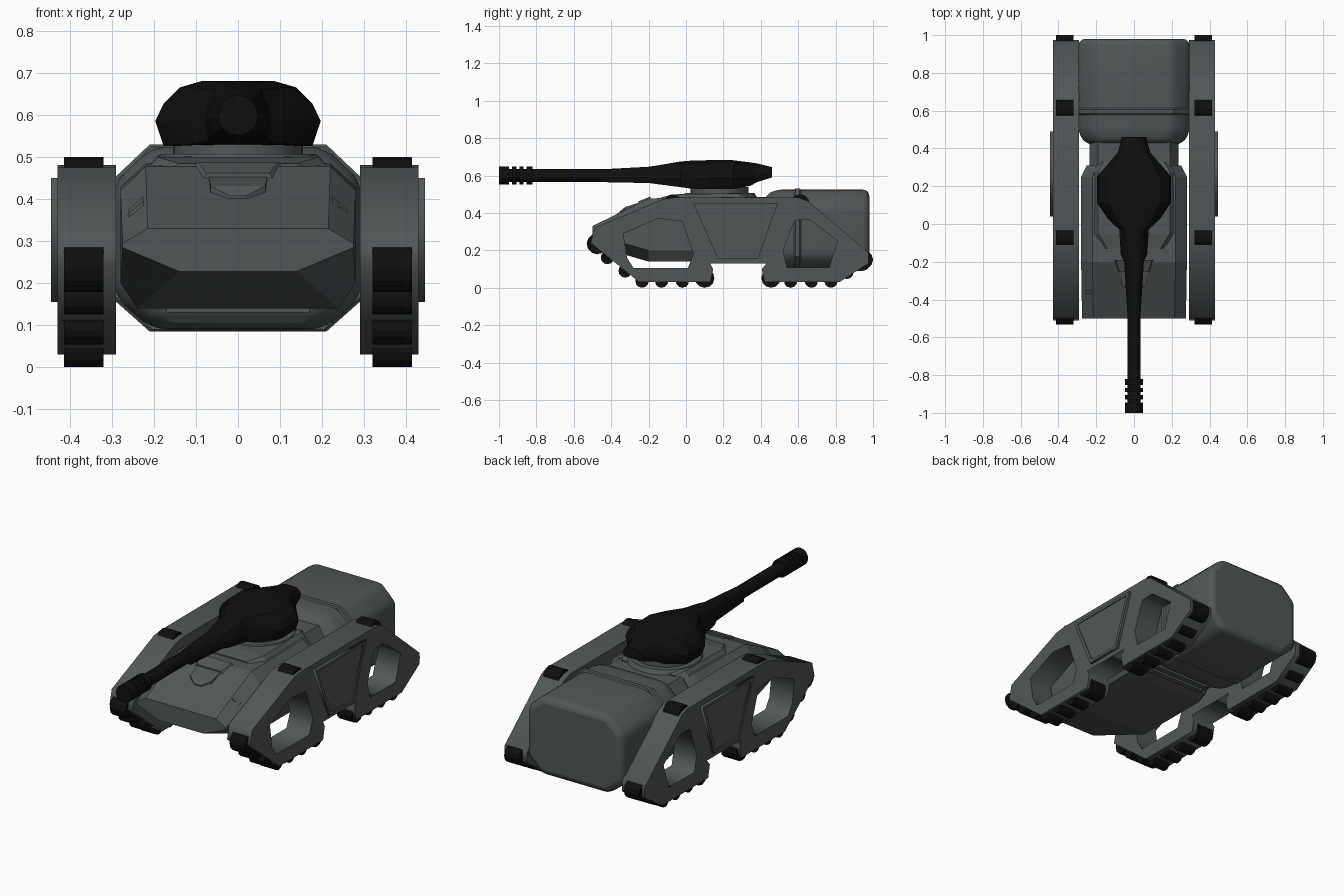
import bpy, bmesh, math
from mathutils import Matrix

if "Cube" in bpy.data.objects:
    bpy.data.objects.remove(bpy.data.objects["Cube"])


def material(name, col):
    m = bpy.data.materials.new(name)
    m.diffuse_color = (*col, 1)
    m.use_nodes = True
    m.node_tree.nodes["Principled BSDF"].inputs["Base Color"].default_value = m.diffuse_color
    return m


GREY = material("armour grey", (0.083, 0.094, 0.094))
BLACK = material("gun black", (0.0045, 0.0045, 0.0045))


def link(name, mesh, mat):
    ob = bpy.data.objects.new(name, mesh)
    bpy.context.scene.collection.objects.link(ob)
    mesh.materials.clear()
    mesh.materials.append(mat)
    return ob


def loft(name, rings, mat):
    """Skin a closed solid through rings of equal point count."""
    bm = bmesh.new()
    loops = [[bm.verts.new(p) for p in r] for r in rings]
    n = len(loops[0])
    for a, b in zip(loops, loops[1:]):
        for i in range(n):
            bm.faces.new((a[i], a[(i + 1) % n], b[(i + 1) % n], b[i]))
    bm.faces.new(loops[0])
    bm.faces.new(loops[-1])
    bmesh.ops.recalc_face_normals(bm, faces=bm.faces)
    me = bpy.data.meshes.new(name)
    bm.to_mesh(me)
    bm.free()
    return link(name, me, mat)


def section(y, half):
    """Symmetric cross-section from its right half, bottom to top."""
    return [(x, y, z) for x, z in half] + [(-x, y, z) for x, z in reversed(half)]


def cyl(name, loc, r, depth, axis, mat, sides=12, r2=None):
    bm = bmesh.new()
    bmesh.ops.create_cone(bm, cap_ends=True, segments=sides, radius1=r,
                          radius2=r if r2 is None else r2, depth=depth)
    rot = {'x': Matrix.Rotation(math.pi / 2, 4, 'Y'),
           'y': Matrix.Rotation(math.pi / 2, 4, 'X'), 'z': Matrix()}[axis]
    bm.transform(Matrix.Translation(loc) @ rot)
    me = bpy.data.meshes.new(name)
    bm.to_mesh(me)
    bm.free()
    return link(name, me, mat)


def side_plate(name, outlines, x, thick, mat):
    """Flat y-z profile (first outline, others are holes) extruded along x."""
    cu = bpy.data.curves.new(name, 'CURVE')
    cu.dimensions, cu.fill_mode, cu.extrude = '2D', 'BOTH', thick / 2
    for pts in outlines:
        s = cu.splines.new('POLY')
        s.points.add(len(pts) - 1)
        for p, (y, z) in zip(s.points, pts):
            p.co = (y, z, 0, 1)
        s.use_cyclic_u = True
    tmp = bpy.data.objects.new("profile", cu)
    bpy.context.scene.collection.objects.link(tmp)
    me = bpy.data.meshes.new_from_object(tmp)
    bpy.data.objects.remove(tmp)
    me.transform(Matrix(((0, 0, 1, x), (1, 0, 0, 0), (0, 1, 0, 0), (0, 0, 0, 1))))
    bm = bmesh.new()
    bm.from_mesh(me)
    bmesh.ops.remove_doubles(bm, verts=bm.verts, dist=1e-5)
    bmesh.ops.recalc_face_normals(bm, faces=bm.faces)
    bm.to_mesh(me)
    bm.free()
    return link(name, me, mat)


def smooth(ob, deg):
    bpy.ops.object.select_all(action='DESELECT')
    ob.select_set(True)
    bpy.context.view_layer.objects.active = ob
    bpy.ops.object.shade_smooth_by_angle(angle=math.radians(deg))


# hull, wedge nose to rear deck
loft("hull", [
    section(-0.5, [(0.14, 0.228), (0.275, 0.285), (0.275, 0.295), (0.215, 0.33)]),
    section(-0.2, [(0.24, 0.14), (0.28, 0.20), (0.28, 0.42), (0.22, 0.478)]),
    section(0.25, [(0.24, 0.14), (0.28, 0.20), (0.28, 0.43), (0.22, 0.485)]),
    section(0.31, [(0.22, 0.15), (0.25, 0.20), (0.25, 0.42), (0.20, 0.475)])], GREY)

# raised deck plate and neck joining hull to rear tank
loft("deck_plate", [
    section(-0.13, [(0.17, 0.47), (0.14, 0.485)]),
    section(-0.05, [(0.22, 0.47), (0.19, 0.50)]),
    section(0.28, [(0.22, 0.47), (0.19, 0.505)]),
    section(0.33, [(0.19, 0.47), (0.16, 0.49)])], GREY)
loft("neck", [section(y, [(0.20, 0.15), (0.235, 0.2), (0.235, 0.42), (0.19, 0.485)])
              for y in (0.28, 0.46)], GREY)
for y in (0.345, 0.39):
    loft("neck_rib", [section(v, [(0.17, 0.13), (0.17, 0.2)]) for v in (y - 0.015, y + 0.015)], GREY)

# sight housing on the front slope
loft("sight_housing", [
    section(-0.255, [(0.075, 0.42), (0.09, 0.44), (0.075, 0.462)]),
    section(-0.19, [(0.105, 0.46), (0.105, 0.478), (0.095, 0.488)])], GREY)
loft("sight_plate", [
    section(-0.355, [(0.02, 0.38), (0.02, 0.408)]),
    section(-0.325, [(0.065, 0.38), (0.065, 0.432)]),
    section(-0.25, [(0.07, 0.42), (0.07, 0.455)])], GREY)
for s in (-1, 1):
    loft("nose_strip", [[(s * x, y, z) for x, z in ((0.225, z0), (0.262, z0 - 0.03), (0.262, z0 - 0.02), (0.225, z0 + 0.012))]
                        for y, z0 in ((-0.37, 0.385), (-0.35, 0.395))], GREY)

# rear tank with soft edges and a band
TANK = [(0.205, 0.09), (0.295, 0.17), (0.295, 0.44), (0.205, 0.525)]


def scaled(y, k):
    return section(y, [(x * k, 0.307 + (z - 0.307) * k) for x, z in TANK])


tank = loft("rear_tank", [scaled(0.42, 0.85), scaled(0.48, 1), scaled(0.98, 1)], GREY)
bev = tank.modifiers.new("soft_edges", 'BEVEL')
bev.width, bev.segments, bev.limit_method, bev.angle_limit = 0.035, 3, 'ANGLE', math.radians(25)
smooth(tank, 50)
loft("tank_band", [scaled(0.578, 1.0), scaled(0.585, 1.025), scaled(0.607, 1.025), scaled(0.614, 1.0)], GREY)

# track frames, side panels and rollers
FRAME = [(-0.51, 0.24), (-0.49, 0.32), (-0.12, 0.475), (-0.06, 0.482), (0.6, 0.482), (0.65, 0.465),
         (0.975, 0.19), (0.975, 0.13), (0.82, 0.03), (0.42, 0.03), (0.405, 0.10), (0.43, 0.13),
         (0.13, 0.13), (0.145, 0.10), (0.13, 0.03), (-0.25, 0.03)]
FRONT_HOLE = [(-0.335, 0.29), (-0.15, 0.37), (-0.02, 0.355), (0.04, 0.18), (0.01, 0.105), (-0.28, 0.105), (-0.315, 0.16)]
REAR_HOLE = [(0.52, 0.2), (0.58, 0.36), (0.66, 0.365), (0.81, 0.25), (0.765, 0.108), (0.54, 0.108)]
PANEL = [(0.04, 0.45), (0.49, 0.45), (0.385, 0.155), (0.17, 0.155)]
INSET = [(0.065, 0.435), (0.465, 0.435), (0.372, 0.17), (0.183, 0.17)]
# y, z, radius
ROLLERS = [(-0.475, 0.235, 0.056), (-0.07, 0.45, 0.05), (0.61, 0.45, 0.05), (0.95, 0.15, 0.05),
           (0.1, 0.052, 0.052), (0.455, 0.052, 0.052), (-0.42, 0.162, 0.036), (-0.325, 0.09, 0.036)]
ROLLERS += [(y, 0.036, 0.036) for y in (-0.235, -0.13, -0.02, 0.56, 0.67, 0.775)] + [(0.86, 0.083, 0.036)]
for side, s in (("right", 1), ("left", -1)):
    side_plate(side + "_track_frame", [FRAME, FRONT_HOLE, REAR_HOLE], s * 0.36, 0.14, GREY)
    side_plate(side + "_panel_rim", [PANEL, INSET], s * 0.434, 0.022, GREY)
    side_plate(side + "_panel", [INSET], s * 0.43, 0.02, GREY)
    for y, z, r in ROLLERS:
        cyl(side + "_track_roller", (s * 0.367, y, z), r, 0.094, 'x', BLACK)

# turret ring
smooth(cyl("ring_base", (0, 0.18, 0.495), 0.20, 0.025, 'z', GREY, 32, 0.185), 30)
smooth(cyl("turret_ring", (0, 0.18, 0.515), 0.155, 0.05, 'z', GREY, 32), 30)

# turret body running into the gun mantlet: y, half width, bottom, top
TURRET = [(0.46, 0.065, 0.59, 0.645), (0.38, 0.085, 0.565, 0.665), (0.345, 0.115, 0.545, 0.67),
          (0.25, 0.197, 0.527, 0.682), (0.115, 0.197, 0.527, 0.682), (0.03, 0.14, 0.53, 0.68),
          (-0.03, 0.078, 0.538, 0.675), (-0.16, 0.07, 0.555, 0.653), (-0.2, 0.052, 0.56, 0.647),
          (-0.46, 0.036, 0.565, 0.633)]
smooth(loft("turret", [section(y, [(w * 0.9, b), (w, b + 0.38 * (t - b)), (w * 0.9, b + 0.65 * (t - b)),
                                   (w * 0.7, t - 0.1 * (t - b)), (w * 0.43, t)])
                       for y, w, b, t in TURRET], BLACK), 20)

# gun barrel and ribbed muzzle
smooth(cyl("gun_barrel", (0, -0.7, 0.6), 0.035, 0.54, 'y', BLACK, 16), 30)
for y0, y1 in ((-1, -0.945), (-0.93, -0.905), (-0.89, -0.868), (-0.853, -0.82)):
    smooth(cyl("muzzle_rib", (0, (y0 + y1) / 2, 0.6), 0.048, y1 - y0, 'y', BLACK, 16), 30)
